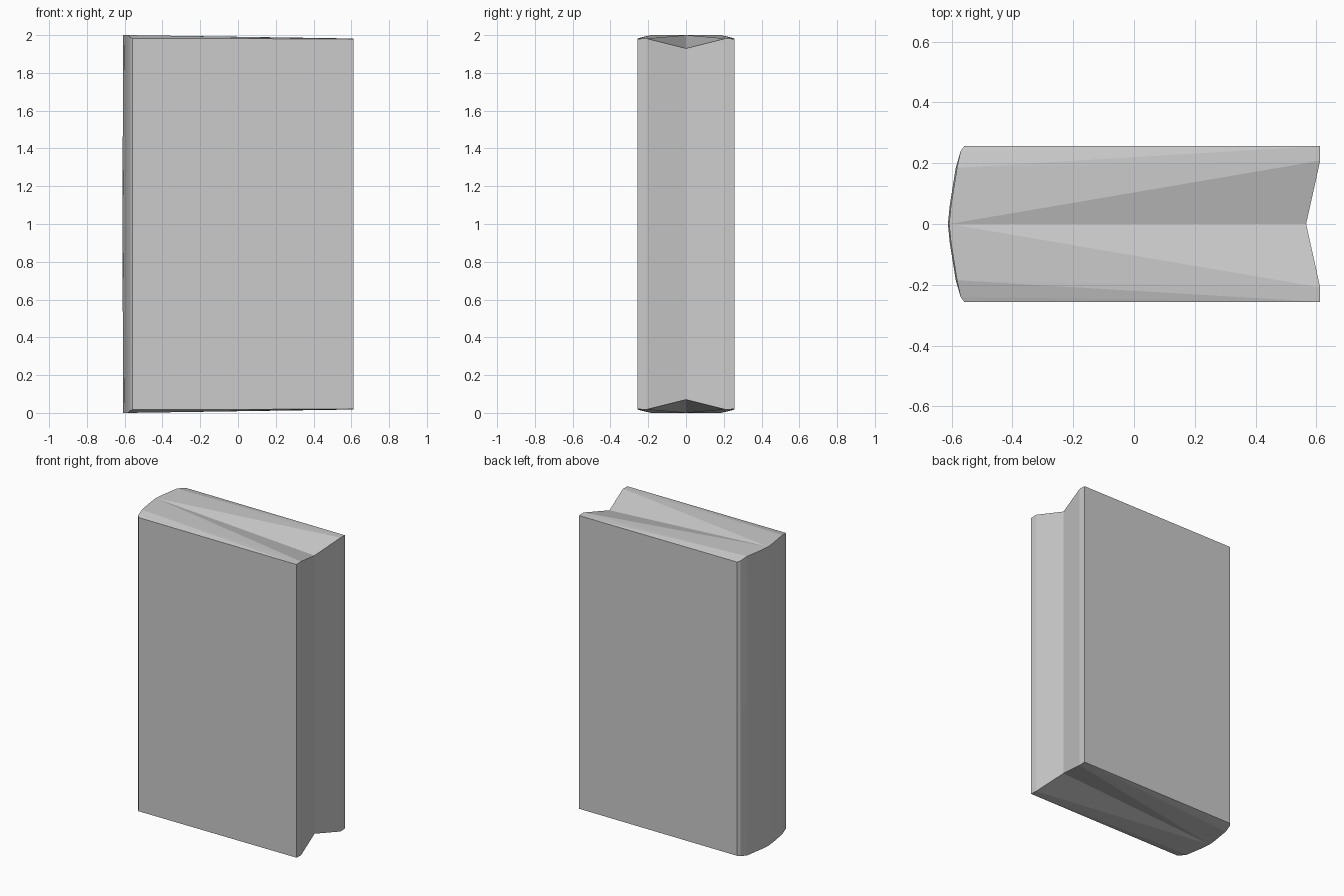
import bpy

if "Cube" in bpy.data.objects:
    bpy.data.objects.remove(bpy.data.objects["Cube"])

# Half outline seen from above, spine centre round to fore-edge centre:
# (x, y, height above the middle of the book)
outline = [
    (-0.608, 0.0, 1.0), (-0.602, 0.06, 1.0), (-0.582, 0.185, 1.0),
    (-0.570, 0.24, 0.987), (-0.558, 0.256, 0.982),       # rounded spine
    (0.612, 0.256, 0.98), (0.612, 0.208, 0.982),         # cover edge
    (0.566, 0.0, 0.93),                                  # hollow fore-edge
]
n = len(outline)

# Spine bulges very slightly at mid height
middle = [(x - 0.004 if i < 3 else x, y, 0) for i, (x, y, z) in enumerate(outline)]

# Side walls, then the folded facets of the page top
faces = [(i, i + 1, n + i + 1, n + i) for i in range(n - 1)]
top = [(0, 6, 7), (0, 1, 6), (1, 2, 6), (2, 5, 6), (2, 3, 5), (3, 4, 5)]
faces += [tuple(reversed(t)) for t in top]

mesh = bpy.data.meshes.new("book")
mesh.from_pydata(outline + middle, [], faces)
book = bpy.data.objects.new("book", mesh)
bpy.context.collection.objects.link(book)
book.location.z = 1

# Mirror the quarter front to back and top to bottom
mirror = book.modifiers.new("mirror", 'MIRROR')
mirror.use_axis = (False, True, True)
mirror.merge_threshold = 0.001
